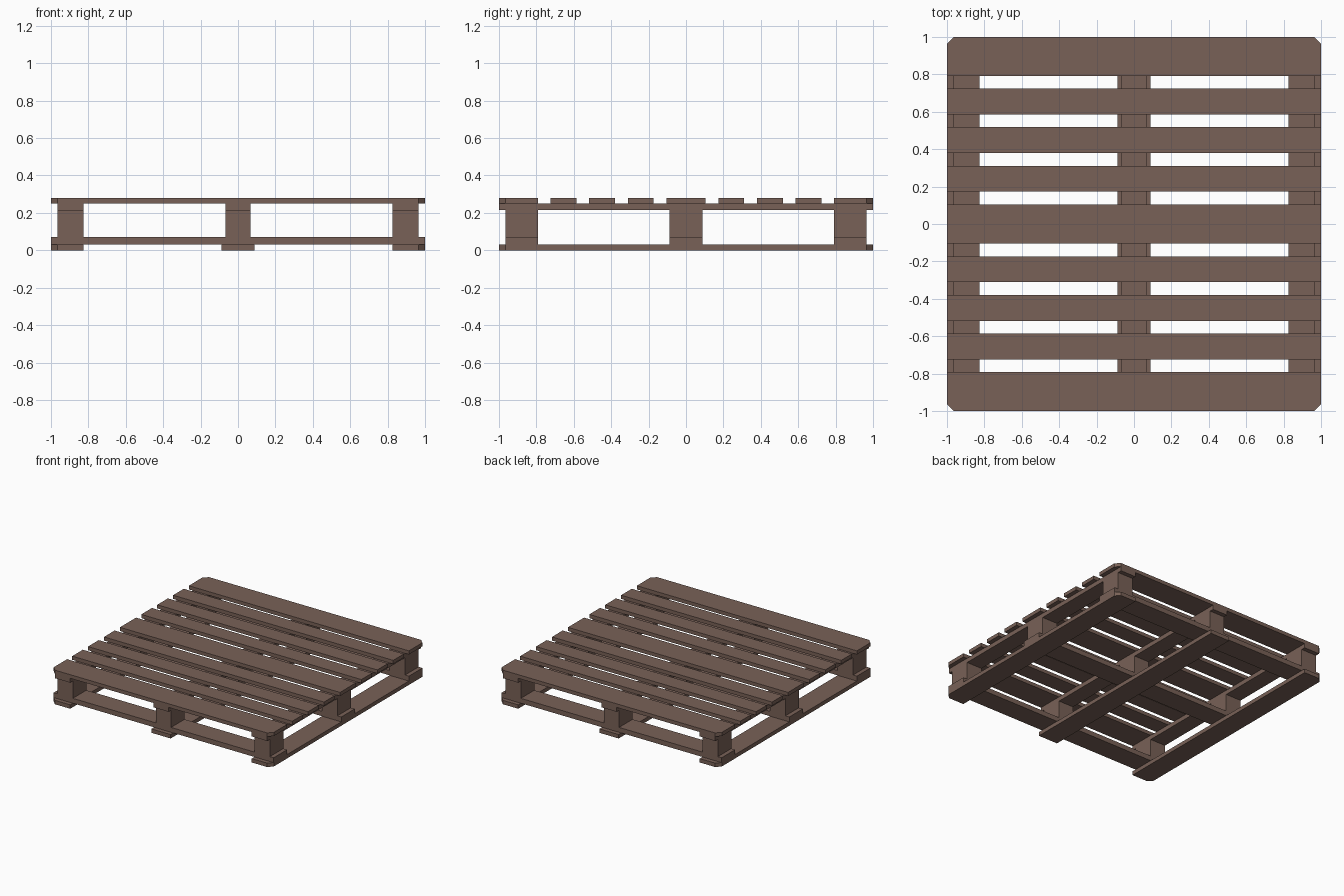
import bpy, bmesh

if "Cube" in bpy.data.objects:
    bpy.data.objects.remove(bpy.data.objects["Cube"])

wood = bpy.data.materials.new("brown_wood")
wood.diffuse_color = (0.19, 0.12, 0.095, 1)
wood.use_nodes = True
wood.node_tree.nodes["Principled BSDF"].inputs["Base Color"].default_value = wood.diffuse_color

# Heights of the stacked layers
Z_SKID, Z_CROSS, Z_BLOCK, Z_STRINGER, Z_TOP = 0.032, 0.072, 0.214, 0.25, 0.28
CUT = 0.036  # corner cut size


def plank(name, x, y, z, cut_corners=()):
    """Box from (min, max) ranges; cut_corners lists (x sign, y sign) corners to clip."""
    outline = []
    for sx, sy in ((-1, -1), (1, -1), (1, 1), (-1, 1)):
        px, py = x[sx > 0], y[sy > 0]
        if (sx, sy) in cut_corners:
            ends = [(px - sx * CUT, py), (px, py - sy * CUT)]
            outline += ends if sx * sy < 0 else ends[::-1]
        else:
            outline.append((px, py))
    bm = bmesh.new()
    base = bm.faces.new([bm.verts.new((px, py, z[0])) for px, py in outline])
    top = bmesh.ops.extrude_face_region(bm, geom=[base])["geom"]
    bmesh.ops.translate(bm, vec=(0, 0, z[1] - z[0]),
                        verts=[v for v in top if isinstance(v, bmesh.types.BMVert)])
    bmesh.ops.recalc_face_normals(bm, faces=bm.faces)
    mesh = bpy.data.meshes.new(name)
    bm.to_mesh(mesh)
    bm.free()
    mesh.materials.append(wood)
    obj = bpy.data.objects.new(name, mesh)
    bpy.context.collection.objects.link(obj)
    return obj


rows = {"front": (-0.965, -0.79), "middle": (-0.088, 0.088), "back": (0.79, 0.965)}
columns = {"left": (-0.965, -0.825), "centre": (-0.068, 0.068), "right": (0.825, 0.965)}

# Bottom skids running front to back, outer ones with clipped corners
plank("left_skid", (-1, -0.825), (-1, 1), (0, Z_SKID), ((-1, -1), (-1, 1)))
plank("centre_skid", (-0.088, 0.088), (-1, 1), (0, Z_SKID))
plank("right_skid", (0.825, 1), (-1, 1), (0, Z_SKID), ((1, -1), (1, 1)))

# Lower cross boards and the nine spacer blocks
for row, y in rows.items():
    plank(f"{row}_cross_board", (-1, 1), y, (Z_SKID, Z_CROSS))
    for column, x in columns.items():
        plank(f"{row}_{column}_block", x, y, (Z_CROSS, Z_BLOCK))

# Upper stringers running front to back
for column, x in columns.items():
    plank(f"{column}_stringer", x, (-1, 1), (Z_BLOCK, Z_STRINGER))

# Deck: wide end and centre boards, narrow boards between
deck = (Z_STRINGER, Z_TOP)
plank("front_deck_board", (-1, 1), (-1, -0.79), deck, ((-1, -1), (1, -1)))
plank("back_deck_board", (-1, 1), (0.79, 1), deck, ((-1, 1), (1, 1)))
plank("centre_deck_board", (-1, 1), (-0.104, 0.104), deck)
for side, sign in (("front", -1), ("back", 1)):
    for i, c in enumerate((0.242, 0.449, 0.655)):
        plank(f"{side}_slat_{i + 1}", (-1, 1), (sign * c - 0.069, sign * c + 0.069), deck)
